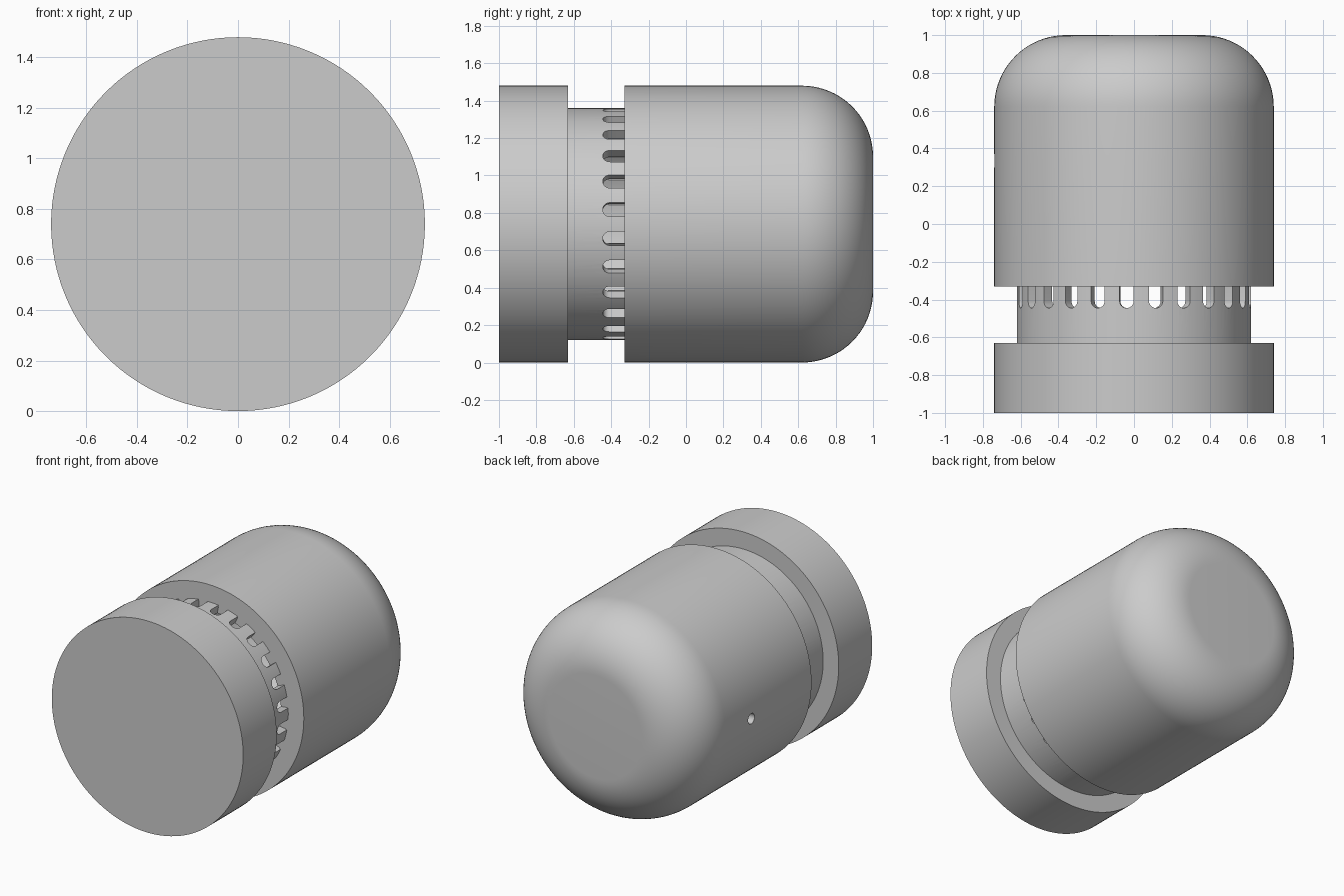
import bpy, bmesh, math
from mathutils import Matrix, Vector

if "Cube" in bpy.data.objects:
    bpy.data.objects.remove(bpy.data.objects["Cube"])

R, NECK, ZC, SEG = 0.74, 0.62, 0.74, 128
AXIS = Vector((0, 0, ZC))


def finish(bm, name):
    bmesh.ops.remove_doubles(bm, verts=bm.verts, dist=1e-5)
    bmesh.ops.recalc_face_normals(bm, faces=bm.faces)
    me = bpy.data.meshes.new(name)
    bm.to_mesh(me)
    bm.free()
    ob = bpy.data.objects.new(name, me)
    bpy.context.collection.objects.link(ob)
    return ob


def lathe(name, profile, closed=False):
    """Revolve (radius, y) points around the lengthwise axis."""
    bm = bmesh.new()
    vs = [bm.verts.new((r, y, ZC)) for r, y in profile]
    es = [bm.edges.new(p) for p in zip(vs, vs[1:])]
    if closed:
        es.append(bm.edges.new((vs[-1], vs[0])))
    bmesh.ops.spin(bm, geom=vs + es, cent=AXIS, axis=(0, 1, 0),
                   angle=math.tau, steps=SEG, use_merge=False)
    return finish(bm, name)


def add_prism(bm, outline, r0, r1, angle):
    """Extrude a (y, z) outline towards -x, turned about the axis."""
    rot = Matrix.Translation(AXIS) @ Matrix.Rotation(angle, 4, 'Y')
    a, b = [[bm.verts.new(rot @ Vector((-r, y, z))) for y, z in outline]
            for r in (r0, r1)]
    n = len(outline)
    bm.faces.new(a)
    bm.faces.new(b[::-1])
    for i in range(n):
        j = (i + 1) % n
        bm.faces.new((a[i], b[i], b[j], a[j]))


def cut(ob, cutter):
    cutter.hide_render = True
    m = ob.modifiers.new("cut", 'BOOLEAN')
    m.operation, m.solver, m.object = 'DIFFERENCE', 'EXACT', cutter
    bpy.context.view_layer.objects.active = ob
    bpy.ops.object.modifier_apply(modifier=m.name)
    bpy.data.objects.remove(cutter)


def arc(cy, cr, rad, a0, a1, n):
    return [(cr + rad * math.cos(a0 + (a1 - a0) * i / n),
             cy + rad * math.sin(a0 + (a1 - a0) * i / n)) for i in range(n + 1)]


# Front base disc
base = lathe("base_disc", [(0, -1), (R, -1), (R, -0.63), (0, -0.63)])

# Hollow neck ring with a row of round-ended slots
neck = lathe("slotted_neck", [(NECK, -0.64), (NECK, -0.29),
                              (0.56, -0.29), (0.56, -0.64)], closed=True)
w = 0.0375
slot = [(y, z) for z, y in arc(-0.445 + w, 0, w, math.pi, math.tau, 12)]
slot += [(-0.325, w), (-0.325, -w)]
bm = bmesh.new()
for i in range(25):
    add_prism(bm, slot, 0.5, 0.7, math.tau * i / 25)
cut(neck, finish(bm, "slot_cutter"))

# Hollow rounded body
F, T = 0.38, 0.13
body = lathe("rounded_body",
             [(R - T, -0.33), (R, -0.33)]
             + arc(1 - F, R - F, F, 0, math.pi / 2, 20)
             + [(0, 1), (0, 1 - T)]
             + arc(1 - F, R - F, F - T, math.pi / 2, 0, 12), closed=True)

# Small side hole halfway along the body
bm = bmesh.new()
add_prism(bm, [(y + 0.335, z) for y, z in arc(0, 0, 0.036, 0, math.tau, 24)[:-1]],
          0.5, 0.8, 0)
cut(body, finish(bm, "hole_cutter"))

# Smooth shading with crisp edges
for ob in bpy.context.view_layer.objects:
    ob.select_set(True)
bpy.context.view_layer.objects.active = body
bpy.ops.object.shade_smooth_by_angle(angle=math.radians(30))
